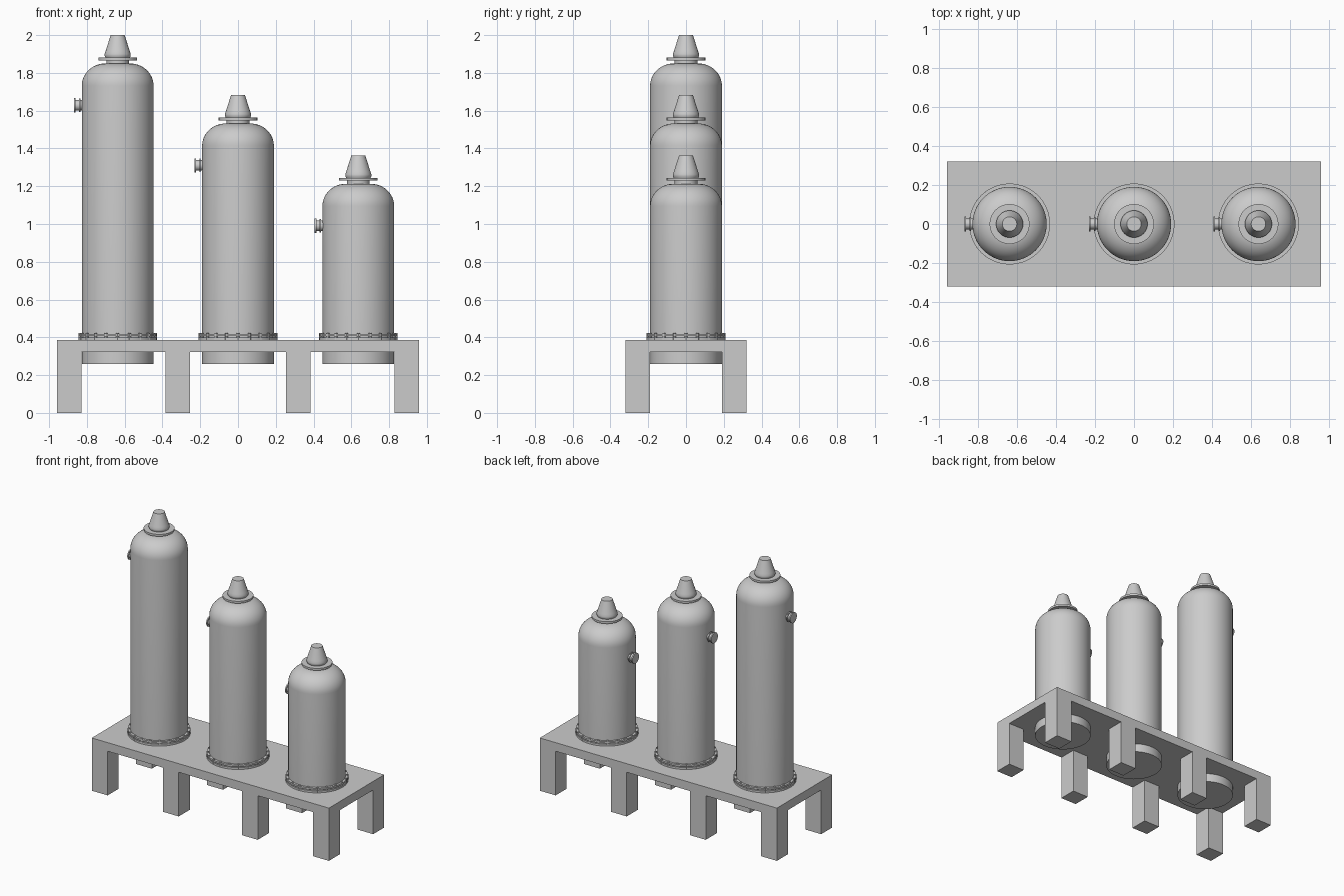
import bpy
import bmesh
from math import cos, sin, pi, radians
from mathutils import Matrix, Vector

default_cube = bpy.data.objects.get("Cube")
if default_cube:
    bpy.data.objects.remove(default_cube, do_unlink=True)

GREY = (0.6, 0.6, 0.6, 1)
metal = bpy.data.materials.new("plain_grey")
metal.use_nodes = True
metal.diffuse_color = GREY
metal.node_tree.nodes["Principled BSDF"].inputs["Base Color"].default_value = GREY


def finish(name, bm, smooth=True):
    bmesh.ops.recalc_face_normals(bm, faces=bm.faces)
    mesh = bpy.data.meshes.new(name)
    bm.to_mesh(mesh)
    bm.free()
    mesh.materials.append(metal)
    obj = bpy.data.objects.new(name, mesh)
    bpy.context.collection.objects.link(obj)
    if smooth:
        bpy.ops.object.select_all(action="DESELECT")
        obj.select_set(True)
        bpy.context.view_layer.objects.active = obj
        bpy.ops.object.shade_smooth_by_angle(angle=radians(30))
    return obj


def lathe(name, profile, matrix, sides=64):
    """Closed solid of revolution from (radius, height) pairs."""
    bm = bmesh.new()
    rings = [[bm.verts.new(matrix @ Vector((r * cos(2 * pi * i / sides),
                                            r * sin(2 * pi * i / sides), h)))
              for i in range(sides)] for r, h in profile]
    for low, high in zip(rings, rings[1:]):
        for i in range(sides):
            j = (i + 1) % sides
            bm.faces.new((low[i], low[j], high[j], high[i]))
    bm.faces.new(rings[0])
    bm.faces.new(rings[-1])
    return finish(name, bm)


# Stand: slab with its legs extruded from the underside grid
HALF_X, HALF_Y, LEG = 0.957, 0.319, 0.128
SLAB_LOW, SLAB_TOP = 0.322, 0.385
xs = [-HALF_X, -HALF_X + LEG, -0.383, -0.255, 0.255, 0.383, HALF_X - LEG, HALF_X]
ys = [-HALF_Y, -HALF_Y + LEG, HALF_Y - LEG, HALF_Y]
bm = bmesh.new()
grid = [[bm.verts.new((x, y, SLAB_LOW)) for y in ys] for x in xs]
legs = []
for i in range(len(xs) - 1):
    for j in range(len(ys) - 1):
        face = bm.faces.new((grid[i][j], grid[i][j + 1],
                             grid[i + 1][j + 1], grid[i + 1][j]))
        if i % 2 == 0 and j % 2 == 0:
            legs.append(face)
top = bmesh.ops.extrude_face_region(bm, geom=bm.faces[:], use_keep_orig=True)
for v in top["geom"]:
    if isinstance(v, bmesh.types.BMVert):
        v.co.z = SLAB_TOP
for face in legs:
    foot = bmesh.ops.extrude_discrete_faces(bm, faces=[face])["faces"][0]
    for v in foot.verts:
        v.co.z = 0
finish("stand", bm, smooth=False)

# Pressure vessels
RADIUS, SHOULDER_W, SHOULDER_H, BOTTOM = 0.19, 0.125, 0.118, 0.26
for label, x, height in (("tall", -0.637, 2.0), ("middle", 0, 1.682),
                         ("short", 0.637, 1.363)):
    at = Matrix.Translation((x, 0, 0))
    crown = height - 0.15

    # Shell with rounded shoulder
    shell = [(RADIUS, BOTTOM)]
    for k in range(13):
        a = k * pi / 24
        shell.append((RADIUS - SHOULDER_W * (1 - cos(a)),
                      crown - SHOULDER_H * (1 - sin(a))))
    lathe(label + "_vessel_shell", shell, at)

    # Neck, cap plate and tapered cap
    cap = Matrix.Translation((x, 0, crown))
    lathe(label + "_neck", [(0.06, -0.005), (0.06, 0.018)], cap)
    lathe(label + "_cap_plate", [(0.102, 0.016), (0.102, 0.031)], cap)
    lathe(label + "_tapered_cap", [(0.064, 0.03), (0.069, 0.04), (0.069, 0.05),
                                   (0.064, 0.065), (0.037, 0.15)], cap)

    # Bolted base flange
    lathe(label + "_base_flange",
          [(0.207, 0.385), (0.207, 0.399), (0.193, 0.399),
           (0.193, 0.406), (0.207, 0.406), (0.207, 0.418)], at)
    bm = bmesh.new()
    for k in range(20):
        a = 2 * pi * k / 20
        spot = Matrix.Translation((x + 0.2 * cos(a), 0.2 * sin(a), 0.404))
        bmesh.ops.create_cone(bm, cap_ends=True, segments=8, radius1=0.008,
                              radius2=0.008, depth=0.038, matrix=spot)
    finish(label + "_flange_bolts", bm)

    # Side nozzle with twin flanges
    side = Matrix.Translation((x - RADIUS, 0, height - 0.372)) @ Matrix.Rotation(-pi / 2, 4, "Y")
    lathe(label + "_side_nozzle",
          [(0.028, -0.01), (0.028, 0.008), (0.036, 0.008), (0.036, 0.015),
           (0.028, 0.015), (0.028, 0.032), (0.038, 0.032), (0.038, 0.041)],
          side, 32)
